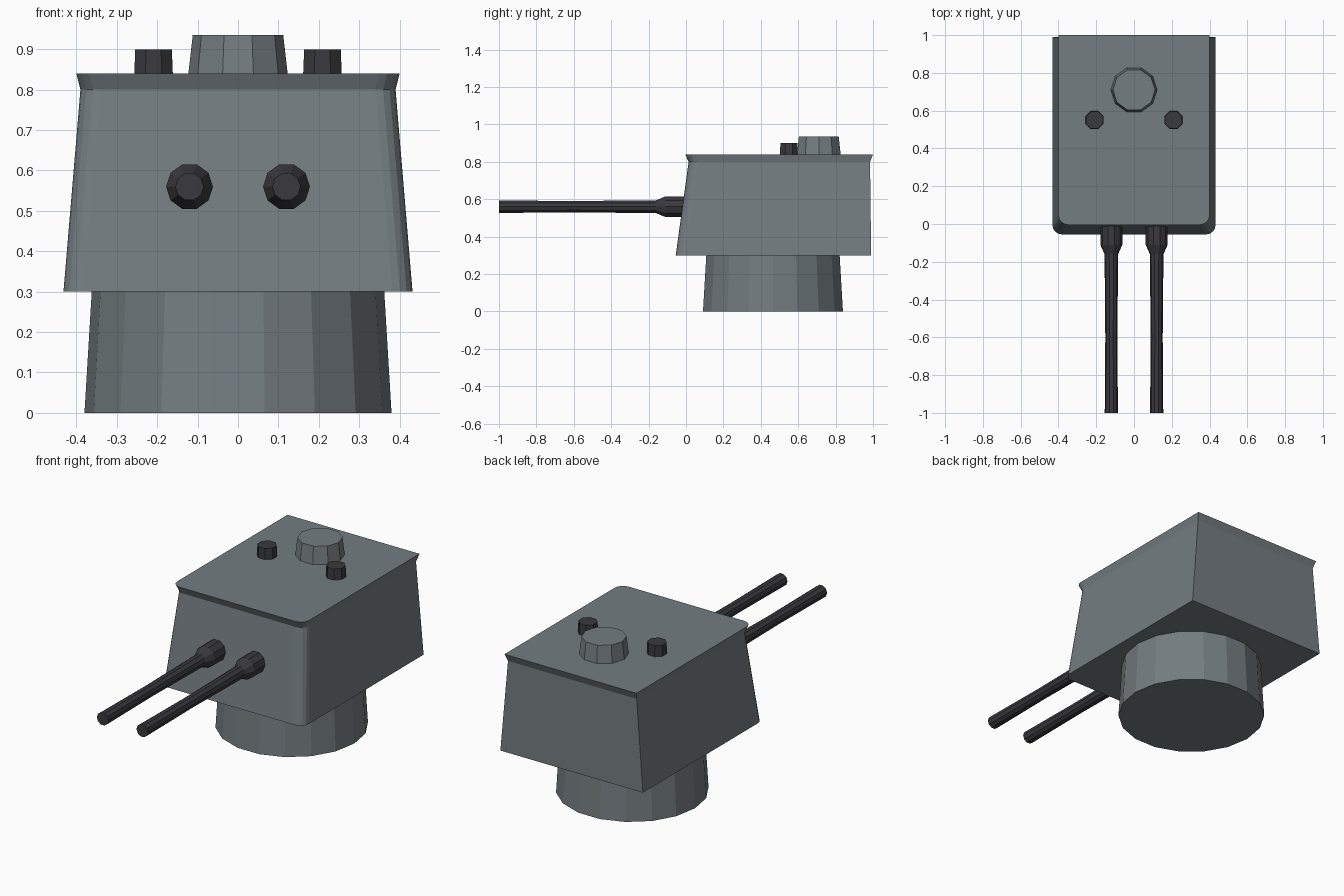
import bpy, bmesh, math

if "Cube" in bpy.data.objects:
    bpy.data.objects.remove(bpy.data.objects["Cube"])


def material(name, rgb):
    m = bpy.data.materials.new(name)
    m.diffuse_color = (*rgb, 1)
    m.use_nodes = True
    m.node_tree.nodes["Principled BSDF"].inputs["Base Color"].default_value = m.diffuse_color
    return m


GREY = material("blue grey paint", (0.175, 0.205, 0.22))
DARK = material("dark gunmetal", (0.042, 0.040, 0.048))


def loft(name, rings, mat):
    """Skin a stack of equal-length point rings and cap both ends."""
    bm = bmesh.new()
    loops = [[bm.verts.new(p) for p in ring] for ring in rings]
    n = len(loops[0])
    for a, b in zip(loops, loops[1:]):
        for i in range(n):
            j = (i + 1) % n
            bm.faces.new((a[i], a[j], b[j], b[i]))
    bm.faces.new(loops[0][::-1])
    bm.faces.new(loops[-1])
    bmesh.ops.recalc_face_normals(bm, faces=bm.faces)
    me = bpy.data.meshes.new(name)
    bm.to_mesh(me)
    bm.free()
    me.materials.append(mat)
    ob = bpy.data.objects.new(name, me)
    bpy.context.collection.objects.link(ob)
    return ob


def turned(name, center, profile, sides, mat, phase=0.0, forward=False):
    """Turned part: profile of (radius, position) along z, or along y if forward."""
    rings = []
    for r, t in profile:
        ring = []
        for i in range(sides):
            a = 2 * math.pi * i / sides + phase
            u, v = center[0] + r * math.cos(a), center[1] + r * math.sin(a)
            ring.append((u, t, v) if forward else (u, v, t))
        rings.append(ring)
    return loft(name, rings, mat)


def body_ring(z, half, front, back, r=0.05, steps=4):
    """Rectangle with rounded front corners and square back corners."""
    pts = [(half, back, z), (-half, back, z)]
    for cx, start in ((-half + r, math.pi), (half - r, 1.5 * math.pi)):
        for k in range(steps + 1):
            a = start + k * math.pi / 2 / steps
            pts.append((cx + r * math.cos(a), front + r + r * math.sin(a), z))
    return pts


# Turret housing with flared roof lip
loft("turret_housing", [
    body_ring(0.30, 0.432, -0.055, 0.990),
    body_ring(0.80, 0.390, 0.014, 0.984),
    body_ring(0.84, 0.400, -0.004, 1.000),
], GREY)

# Round pedestal
turned("pedestal", (0, 0.465), [(0.38, 0), (0.362, 0.30)], 18, GREY)

# Roof hatch
turned("roof_hatch", (0, 0.71), [(0.124, 0.83), (0.112, 0.935)], 10, GREY)

for side, s in (("left", -1), ("right", 1)):
    # Roof periscope stubs
    turned(side + "_periscope", (s * 0.209, 0.55), [(0.052, 0.83), (0.049, 0.90)],
           8, DARK, math.pi / 8)
    # Gun barrels with thicker sleeves
    turned(side + "_gun_barrel", (s * 0.12, 0.56),
           [(0.058, 0.05), (0.058, -0.11), (0.036, -0.16), (0.032, -0.60), (0.035, -1.0)],
           10, DARK, 0, True)
